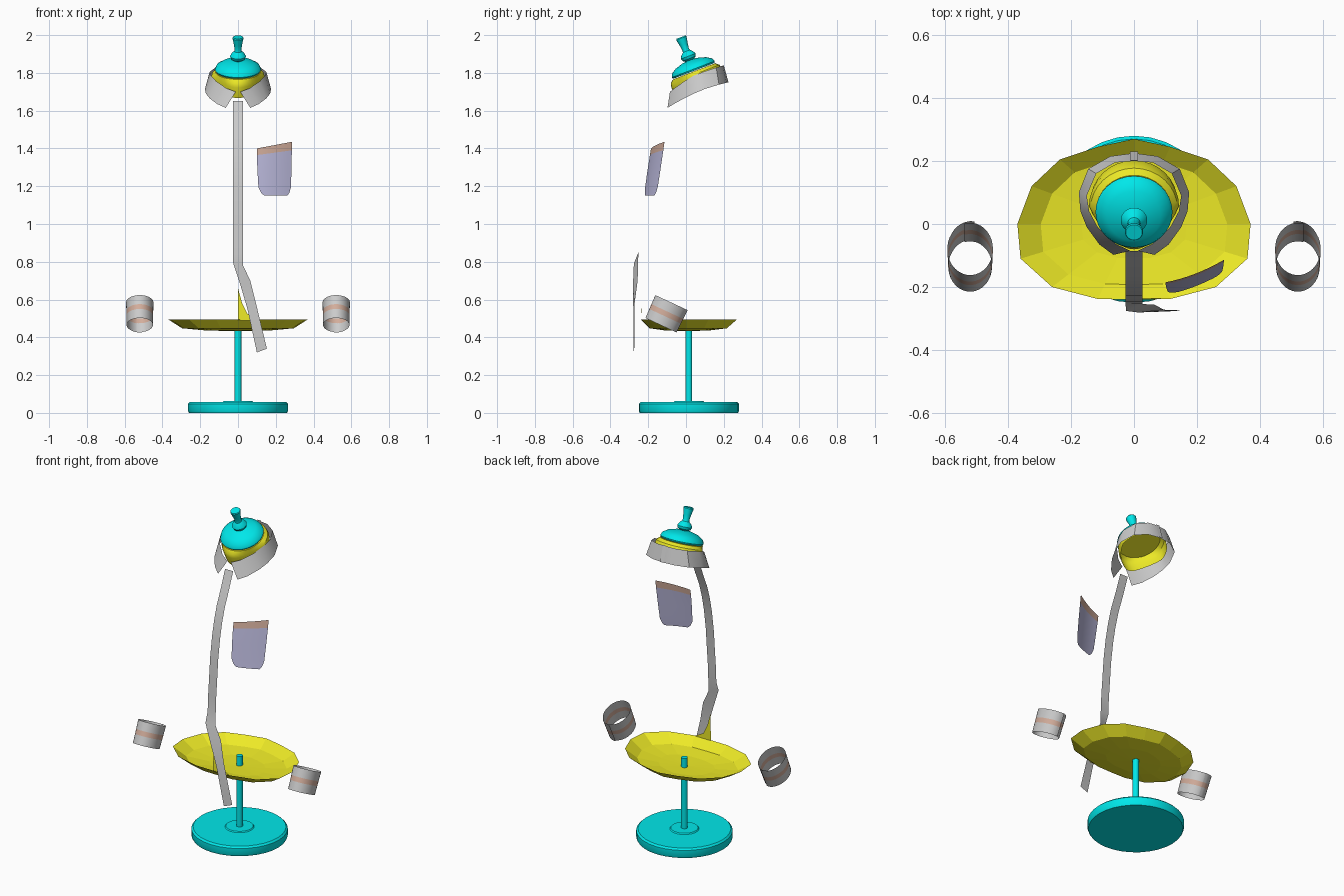
import bpy, math
from mathutils import Matrix, Vector

if "Cube" in bpy.data.objects:
    bpy.data.objects.remove(bpy.data.objects["Cube"])


def material(name, rgb):
    m = bpy.data.materials.new(name)
    m.diffuse_color = (*rgb, 1)
    m.use_nodes = True
    m.node_tree.nodes["Principled BSDF"].inputs["Base Color"].default_value = m.diffuse_color
    return m


CYAN = material("cyan", (0.0, 0.8, 0.82))
YELLOW = material("yellow", (0.85, 0.82, 0.02))
PURPLE = material("purple", (0.5, 0.49, 0.72))
BROWN = material("brown", (0.65, 0.42, 0.33))
GREY = material("grey", (0.6, 0.6, 0.6))


def make(name, verts, faces, mats=(), smooth=True):
    me = bpy.data.meshes.new(name)
    me.from_pydata([tuple(v) for v in verts], [], faces)
    for m in mats:
        me.materials.append(m)
    me.validate()
    ob = bpy.data.objects.new(name, me)
    bpy.context.collection.objects.link(ob)
    if smooth:
        bpy.ops.object.select_all(action='DESELECT')
        ob.select_set(True)
        bpy.context.view_layer.objects.active = ob
        bpy.ops.object.shade_smooth_by_angle(angle=math.radians(35))
    return ob


def sheet(name, rows, mats=(), row_mats=None):
    """Skin equal-length rows of points into one sheet."""
    n = len(rows[0])
    faces = [(r*n+i, r*n+i+1, (r+1)*n+i+1, (r+1)*n+i)
             for r in range(len(rows)-1) for i in range(n-1)]
    ob = make(name, [p for r in rows for p in r], faces, mats)
    if row_mats:
        for p in ob.data.polygons:
            p.material_index = row_mats[p.index // (n-1)]
    return ob


def lathe(name, profile, mat, n=32, xf=Matrix(), warp=None):
    """Revolve (radius, z) points; zero radius closes an end."""
    verts, rings, faces = [], [], []
    for r, z in profile:
        k = 1 if r == 0 else n
        rings.append(range(len(verts), len(verts)+k))
        for i in range(k):
            a = 2*math.pi*i/n
            v = Vector((r*math.cos(a), r*math.sin(a), z))
            verts.append(xf @ (warp(v) if warp else v))
    for a, b in zip(rings, rings[1:]):
        for i in range(n):
            j = (i+1) % n
            if len(a) == 1:
                faces.append((a[0], b[j], b[i]))
            elif len(b) == 1:
                faces.append((a[i], a[j], b[0]))
            else:
                faces.append((a[i], a[j], b[j], b[i]))
    return make(name, verts, faces, [mat])


# Stand: round foot and pole
at = Matrix.Translation((0, 0.015, 0))
lathe("stand_base", [(0, 0), (.26, 0), (.265, .01), (.265, .048), (.255, .058),
                     (.08, .058), (.075, .064), (0, .064)], CYAN, 32, at)
lathe("stand_pole", [(0, .05), (.018, .05), (.018, .49), (0, .49)], CYAN, 16, at)

# Waist dish: faceted shallow bowl
half = [(0, .27), (.115, .245), (.235, .205), (.325, .12), (.37, 0),
        (.36, -.11), (.26, -.2), (.115, -.238)]
rim = half + [(0, -.24)] + [(-x, y) for x, y in half[:0:-1]]
n = len(rim)
verts = [(0, 0, .433)]
for s, z in ((.45, .436), (.8, .448), (1, .495)):
    verts += [(x*s, y*s, z) for x, y in rim]
faces = [(0, 1+(i+1) % n, 1+i) for i in range(n)]
faces += [(1+r*n+i, 1+r*n+(i+1) % n, 1+(r+1)*n+(i+1) % n, 1+(r+1)*n+i)
          for r in range(2) for i in range(n)]
make("waist_dish", verts, faces, [YELLOW], smooth=False)
make("waist_spike", [(0, -.235, .66), (0, -.238, .49), (.115, -.237, .49),
                     (.05, -.237, .525), (.022, -.236, .58)],
     [(0, 1, 4), (4, 1, 3), (3, 1, 2)], [YELLOW], smooth=False)

# Neck: tilted cap with finial, over a pear-shaped neck shell
tilt = Matrix.Translation((0, .042, 1.81)) @ Matrix.Rotation(math.radians(21), 4, 'X')
lathe("neck_cap", [(0, .001), (.117, .001), (.122, .01), (.114, .028), (.085, .046),
                   (.045, .058), (.024, .061), (.037, .07), (.042, .084),
                   (.033, .1), (.02, .112), (.018, .122), (.022, .15),
                   (.029, .186), (.026, .192), (0, .192)], CYAN, 32, tilt)


def pear(v):
    t = max(0, -v.y/.145)
    if v.z < -.01:
        v.x *= 1-.35*t
    if v.z < -.06:
        v.z -= .02*t**4
    return v


lathe("neck_shell", [(0, -.002), (.12, -.002), (.138, -.018), (.143, -.04), (.138, -.085)],
      YELLOW, 32, tilt, pear)

# Collar: folded band, mirrored halves
top = [(.012, -.085, 1.70), (.06, -.062, 1.718), (.115, -.01, 1.755), (.142, .04, 1.785),
       (.15, .09, 1.805), (.12, .16, 1.828), (.06, .195, 1.838), (0, .2, 1.84)]
low = [(.065, -.098, 1.615), (.11, -.065, 1.635), (.15, -.01, 1.665), (.17, .04, 1.69),
       (.175, .1, 1.715), (.145, .175, 1.738), (.075, .215, 1.748), (0, .225, 1.75)]


def both(pts):
    return pts + [(-x, y, z) for x, y, z in pts[-2::-1]]


sheet("collar", [both(top), both(low)])
sheet("collar_back_loop", [[(-.012, .202, 1.843), (.012, .202, 1.843)],
                           [(-.012, .23, 1.752), (.012, .23, 1.752)]])

# Front strip: hangs straight, then twists aside at its foot
strip = [[(-.027, y, z), (.027, y, z)] for y, z in
         ((-.085, 1.65), (-.125, 1.55), (-.164, 1.463), (-.19, 1.38), (-.21, 1.29),
          (-.228, 1.17), (-.238, 1.05), (-.247, .95), (-.252, .85))]
strip += [[(-.025, -.276, .79), (.027, -.254, .78)],
          [(.015, -.281, .67), (.065, -.256, .70)],
          [(.05, -.279, .55), (.095, -.272, .58)],
          [(.10, -.278, .32), (.153, -.274, .34)]]
sheet("front_strip", strip)

# Chest pocket: curved panel with a brown top band
rows = []
for k, inset, z0, rise in ((0, 0, 1.40, .035), (.15, 0, 1.365, .025), (.5, .003, 1.28, .01),
                           (.82, .008, 1.195, 0), (.94, .022, 1.165, 0), (1, .04, 1.15, 0)):
    row = []
    for i in range(9):
        s = i/8
        x = .10+inset+(.185-2*inset+inset*.4)*s
        u = (x-.10)/.185
        y = -.185-.04*k + .035*u + .036*u*u
        row.append((x, y, z0+rise*s))
    rows.append(row)
sheet("chest_pocket", rows, [PURPLE, BROWN], [1, 0, 0, 0, 0])

# Cuffs: tilted open bands with an overlapping end and brown stripe
for side, label in ((1, "right"), (-1, "left")):
    xf = Matrix.Translation((side*.52, -.107, .525)) @ Matrix.Rotation(math.radians(-25), 4, 'X')
    rows = []
    for h in (.066, .014, -.014, -.066):
        row = []
        for i in range(37):
            a = math.radians(75+385*i/36)
            g = 1+.07*max(0, (i-30)/6)
            w = 1+.3*h
            row.append(xf @ Vector((side*.071*g*w*math.cos(a), .09*g*w*math.sin(a), h)))
        rows.append(row)
    sheet(label + "_cuff", rows, [GREY, BROWN], [0, 1, 0])
